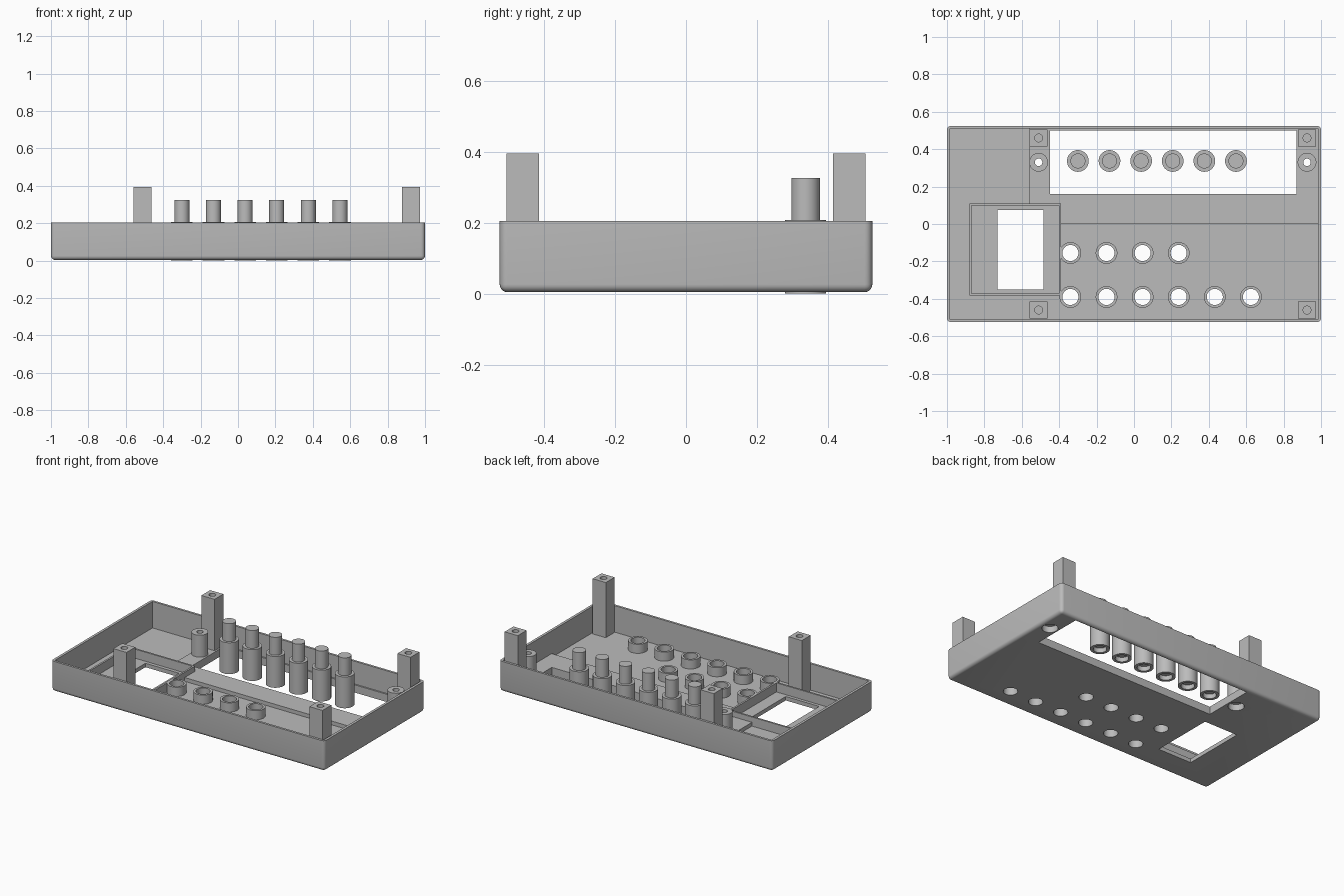
import bpy, bmesh, math

cube = bpy.data.objects.get("Cube")
if cube:
    bpy.data.objects.remove(cube, do_unlink=True)

grey = bpy.data.materials.new("plain grey")
grey.use_nodes = True
COLOUR = (0.5, 0.5, 0.5, 1)
grey.diffuse_color = COLOUR
grey.node_tree.nodes["Principled BSDF"].inputs["Base Color"].default_value = COLOUR


def finish(bm, name):
    bmesh.ops.recalc_face_normals(bm, faces=bm.faces)
    mesh = bpy.data.meshes.new(name)
    bm.to_mesh(mesh)
    bm.free()
    mesh.materials.append(grey)
    ob = bpy.data.objects.new(name, mesh)
    bpy.context.collection.objects.link(ob)
    return ob


def box(name, x0, x1, y0, y1, z0, z1, corner=0, bottom=0):
    """Box with optional rounded upright corners and bottom edge."""
    bm = bmesh.new()
    bmesh.ops.create_cube(bm, size=1)
    for v in bm.verts:
        v.co.x = x1 if v.co.x > 0 else x0
        v.co.y = y1 if v.co.y > 0 else y0
        v.co.z = z1 if v.co.z > 0 else z0
    if corner:
        edges = [e for e in bm.edges if min(v.co.z for v in e.verts) < (z0 + z1) / 2]
        bmesh.ops.bevel(bm, geom=edges, offset=corner, segments=5, profile=0.5, affect='EDGES')
    return finish(bm, name)


def lathe(name, profile, x, y, closed=False, sides=40):
    """Turned part around an upright axis at x, y."""
    bm = bmesh.new()
    verts = [bm.verts.new((r, 0, z)) for r, z in profile]
    edges = [bm.edges.new(pair) for pair in zip(verts, verts[1:])]
    if closed:
        edges.append(bm.edges.new((verts[-1], verts[0])))
    bmesh.ops.spin(bm, geom=verts + edges, axis=(0, 0, 1), cent=(0, 0, 0),
                   angle=math.tau, steps=sides, use_duplicate=False)
    bmesh.ops.remove_doubles(bm, verts=bm.verts, dist=1e-5)
    bmesh.ops.translate(bm, verts=bm.verts, vec=(x, y, 0))
    return finish(bm, name)


def rod(name, r, x, y, z0, z1):
    return lathe(name, [(0, z0), (r, z0), (r, z1), (0, z1)], x, y)


def tube(name, inner, outer, x, y, z0, z1):
    return lathe(name, [(inner, z0), (outer, z0), (outer, z1), (inner, z1)], x, y, True)


def carve(ob, cutters):
    """Subtract the cutters, then remove them."""
    bpy.context.view_layer.objects.active = ob
    for c in cutters:
        c.hide_render = True
        mod = ob.modifiers.new("cut", 'BOOLEAN')
        mod.operation, mod.solver, mod.object = 'DIFFERENCE', 'EXACT', c
        bpy.ops.object.modifier_apply(modifier=mod.name)
        bpy.data.objects.remove(c, do_unlink=True)


FLOOR, STEP, RIM, TOP = 0.03, 0.055, 0.205, 0.3
buttons = [(-0.34 + 0.193 * i, -0.39) for i in range(6)]
buttons += [(-0.34 + 0.193 * i, -0.155) for i in range(4)]
screws = [(-0.51, 0.33), (0.925, 0.33)]

# Open tray with a raised floor around the long slot
tray = box("tray", -1, 1, -0.525, 0.525, 0.004, RIM, corner=0.022)
cutters = [
    box("cavity", -0.983, 0.983, -0.51, 0.51, STEP, TOP),
    box("low_floor_side", -0.983, -0.56, -0.51, 0.51, FLOOR, TOP),
    box("low_floor_front", -0.6, 0.983, -0.51, 0, FLOOR, TOP),
    box("frame_floor", -0.87, -0.4, -0.37, 0.1, FLOOR, TOP),
    box("long_slot", -0.45, 0.87, 0.16, 0.5, -0.1, TOP),
    box("window_hole", -0.73, -0.485, -0.35, 0.075, -0.1, TOP),
]
for x, y in buttons:
    cutters.append(rod("button_hole", 0.043, x, y, -0.1, TOP))
for x, y in screws:
    cutters.append(rod("screw_hole", 0.02, x, y, -0.1, TOP))
    cutters.append(rod("screw_recess", 0.048, x, y, -0.1, 0.045))
carve(tray, cutters)

# Thin frame standing around the window
frame = box("window_frame", -0.88, -0.39, -0.383, 0.11, FLOOR, 0.09)
carve(frame, [box("frame_inside", -0.868, -0.402, -0.371, 0.098, -0.1, TOP)])

# Tubes around the button holes, and screw bosses beside the slot
for x, y in buttons:
    tube("button_tube", 0.043, 0.058, x, y, FLOOR, 0.09)
for x, y in screws:
    tube("screw_boss", 0.02, 0.05, x, y, STEP - 0.005, 0.2)

# Square corner posts with a blind screw hole
for x in (-0.51, 0.925):
    for y in (-0.46, 0.46):
        post = box("corner_post", x - 0.048, x + 0.048, y - 0.046, y + 0.046, FLOOR - 0.01, 0.395)
        carve(post, [rod("post_hole", 0.021, x, y, 0.25, 0.5)])

# Row of stepped plungers in the slot, hollow underneath
plunger = [(0, 0.03), (0.04, 0.03), (0.04, 0), (0.058, 0), (0.058, 0.207),
           (0.04, 0.207), (0.04, 0.325), (0, 0.325)]
for i in range(6):
    lathe("plunger", plunger, -0.3 + 0.169 * i, 0.337)

# Smooth round surfaces, keep hard edges
bpy.ops.object.select_all(action='DESELECT')
for ob in bpy.context.collection.objects:
    if ob.type == 'MESH' and grey.name in ob.data.materials:
        ob.select_set(True)
bpy.context.view_layer.objects.active = tray
bpy.ops.object.shade_smooth_by_angle(angle=math.radians(30))
